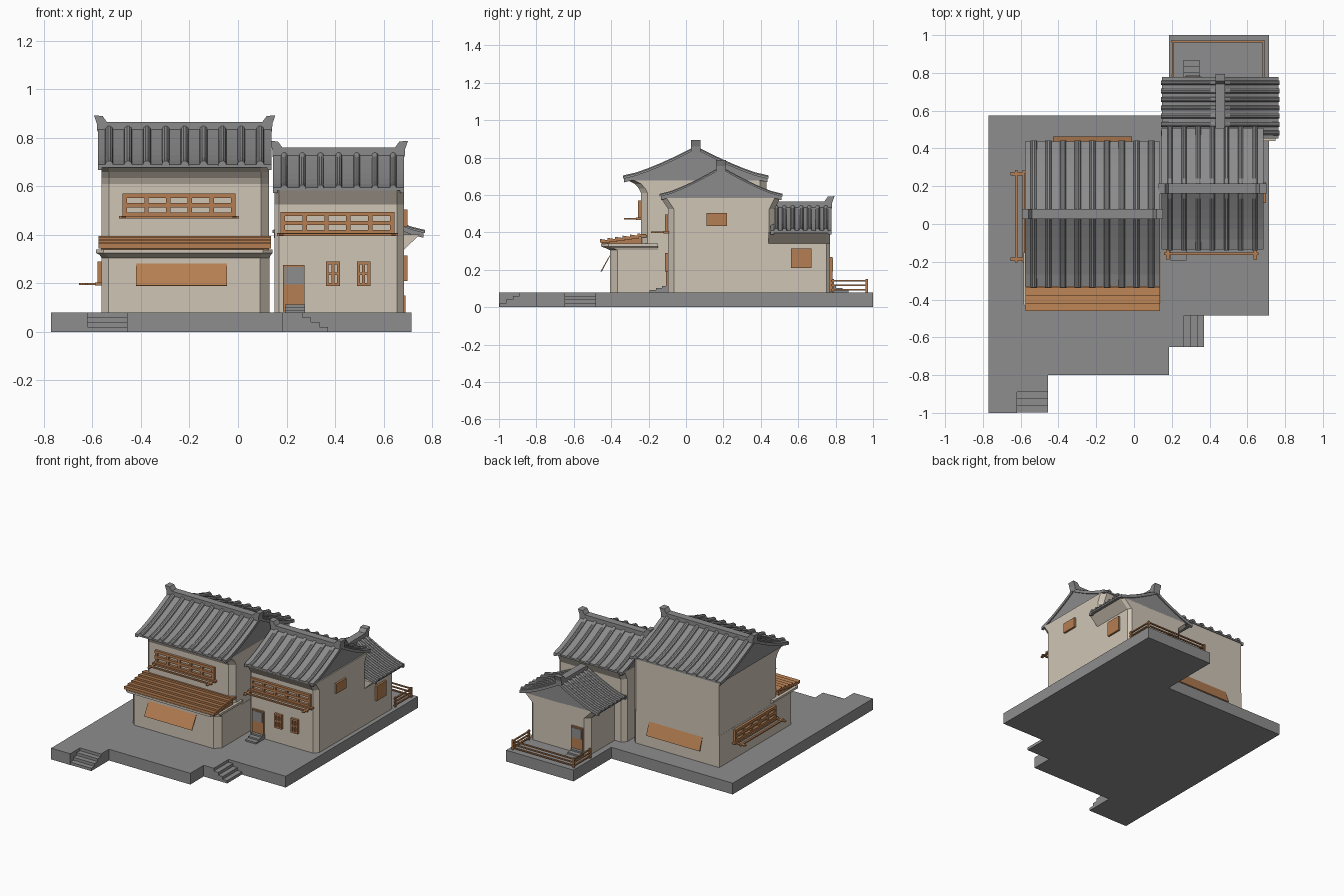
import bpy, bmesh, math
from mathutils import Vector

if "Cube" in bpy.data.objects:
    bpy.data.objects.remove(bpy.data.objects["Cube"])


def material(name, rgb):
    m = bpy.data.materials.new(name)
    m.diffuse_color = (*rgb, 1)
    m.use_nodes = True
    m.node_tree.nodes["Principled BSDF"].inputs["Base Color"].default_value = m.diffuse_color
    return m


STONE = material("grey stone", (0.27, 0.27, 0.27))
TILE = material("grey roof tile", (0.26, 0.26, 0.26))
PLASTER = material("beige plaster", (0.63, 0.56, 0.47))
WOOD = material("orange brown wood", (0.46, 0.21, 0.085))


def finish(name, bm, mat, loc=(0, 0, 0), rot=0):
    bmesh.ops.recalc_face_normals(bm, faces=bm.faces)
    me = bpy.data.meshes.new(name)
    bm.to_mesh(me)
    bm.free()
    me.materials.append(mat)
    ob = bpy.data.objects.new(name, me)
    ob.location = loc
    ob.rotation_euler[2] = math.radians(rot)
    bpy.context.collection.objects.link(ob)
    return ob


def loft(bm, rings, cap=True):
    vs = [[bm.verts.new(p) for p in r] for r in rings]
    n = len(vs[0])
    for a, b in zip(vs, vs[1:]):
        for i in range(n):
            bm.faces.new((a[i], a[(i + 1) % n], b[(i + 1) % n], b[i]))
    if cap:
        bm.faces.new(vs[0])
        bm.faces.new(vs[-1])


def add_prism(bm, pts, axis, t0, t1):
    put = {'x': lambda a, b, t: (t, a, b), 'y': lambda a, b, t: (a, t, b),
           'z': lambda a, b, t: (a, b, t)}[axis]
    loft(bm, [[put(a, b, t) for a, b in pts] for t in (t0, t1)])


def prism(name, pts, axis, t0, t1, mat, loc=(0, 0, 0), rot=0):
    bm = bmesh.new()
    add_prism(bm, pts, axis, t0, t1)
    return finish(name, bm, mat, loc, rot)


def boxes(name, items, mat, loc=(0, 0, 0), rot=0):
    bm = bmesh.new()
    for x0, x1, y0, y1, z0, z1 in items:
        add_prism(bm, [(x0, y0), (x1, y0), (x1, y1), (x0, y1)], 'z', z0, z1)
    return finish(name, bm, mat, loc, rot)


def walls(name, levels, chamfers):
    """Loft of chamfered rectangles: levels are (z, x0, x1, y0, y1)."""
    bm, rings = bmesh.new(), []
    for z, x0, x1, y0, y1 in levels:
        ring = []
        for x, y, sx, sy, c, along_y in ((x0, y0, 1, 1, chamfers[0], 1), (x1, y0, -1, 1, chamfers[1], 0),
                                         (x1, y1, -1, -1, chamfers[2], 1), (x0, y1, 1, -1, chamfers[3], 0)):
            if c == 0:
                ring.append((x, y, z))
            else:
                p, q = (x + sx * c, y, z), (x, y + sy * c, z)
                ring += [q, p] if along_y else [p, q]
        rings.append(ring)
    loft(bm, rings)
    return finish(name, bm, PLASTER)


def roof(name, cx, cy, half_len, span, z_eave, z_top, ribs, r, rot=0):
    # curved gable body, ridge along local x
    def z_at(t):
        return z_top - (z_top - z_eave) * (1 - (1 - t) ** 1.28)
    ts = [i / 6 for i in range(7)]
    prof = [(-span * t, z_at(t)) for t in reversed(ts)] + [(span * t, z_at(t)) for t in ts[1:]]
    low = z_eave - 0.012
    prism(name + "_roof_body", prof + [(span, low), (-span, low)], 'x', -half_len, half_len,
          TILE, (cx, cy, 0), rot)
    # rake strips at both gable ends
    bm = bmesh.new()
    band = prof + [(y, z - 0.022) for y, z in reversed(prof)]
    for s in (-1, 1):
        add_prism(bm, band, 'x', s * (half_len - 0.01), s * (half_len + 0.008))
    finish(name + "_roof_rakes", bm, TILE, (cx, cy, 0), rot)
    # rounded tile ribs
    bm = bmesh.new()
    for k in range(ribs):
        x = (k + 0.5) / ribs * 2 * half_len - half_len
        for s in (-1, 1):
            rings = []
            for t in [i / 6 for i in range(7)]:
                y = s * (span * t + (0.006 if t == 1 else 0))
                rings.append([(x + r * math.cos(a), y, z_at(t) - 0.003 + 1.1 * r * math.sin(a))
                              for a in [math.pi * j / 5 for j in range(6)]])
            loft(bm, rings)
    finish(name + "_roof_ribs", bm, TILE, (cx, cy, 0), rot)
    # ridge beam with upturned ends
    h, zt = half_len, z_top
    right = [(h - 0.03, zt + 0.018), (h - 0.012, zt + 0.043), (h + 0.024, zt + 0.046),
             (h + 0.012, zt + 0.012), (h + 0.01, zt - 0.02)]
    left = [(-x, z) for x, z in reversed(right)]
    prism(name + "_ridge", left + right, 'y', -0.026, 0.026, TILE, (cx, cy, 0), rot)


def window(name, w, h, cols, rows, loc, rot=0, sill=True, bar=0.018, d=0.016):
    # lattice of bars on the wall, outward is local -y
    it = []
    for i in range(cols + 1):
        x = -w / 2 + (w - bar) * i / cols
        it.append((x, x + bar, -d, 0.004, 0, h))
    for j in range(rows + 1):
        z = (h - bar) * j / rows
        it.append((-w / 2, w / 2, -d - 0.001, 0.004, z, z + bar))
    if sill:
        s = w / 2 + 0.015
        it.append((-s, s, -0.026, 0.004, -0.008, 0.004))
        it.append((-s, s, -0.068, -0.055, -0.007, 0.002))
        for x in (-s + 0.01, s - 0.028):
            it.append((x, x + 0.018, -0.092, 0, -0.006, 0.001))
    return boxes(name, it, WOOD, loc, rot)


def shutter(name, w, h, out, loc, rot=0):
    pts = [(-out, 0), (0.002, h), (0.002, h + 0.006), (-out - 0.007, 0.002)]
    return prism(name, pts, 'x', -w / 2, w / 2, WOOD, loc, rot)


def door(name, w, h, loc, rot=0):
    boxes(name, [(-w / 2, w / 2, -0.012, 0.004, 0, h)], WOOD, loc, rot)
    boxes(name + "_pane", [(-w / 2 + 0.007, w / 2 - 0.007, -0.016, -0.008, h * 0.58, h - 0.008)], STONE, loc, rot)


# ---- stone platform and steps
prism("platform", [(-.77, -1), (-.62, -1), (-.62, -.89), (-.455, -.89), (-.455, -.8), (.185, -.8),
                   (.185, -.65), (.265, -.65), (.265, -.485), (.715, -.485), (.715, 1), (.185, 1),
                   (.185, .575), (-.77, .575)], 'z', 0, 0.08, STONE)
boxes("left_steps", [(-.62, -.455, -.89 - .036 * (i + 1), -.89 - .036 * i, 0, .06 - .02 * i)
                     for i in range(3)], STONE)
boxes("right_steps", [(.265 + .035 * i, .265 + .035 * (i + 1), -.65, -.485, 0, .06 - .02 * i)
                      for i in range(3)], STONE)
for nm, loc, rot in (("front_door_steps", (.235, -.095, .08), 0), ("back_door_steps", (.305, .77, .08), 180)):
    boxes(nm, [(-.042, .042, -.033 * (i + 1), -.033 * i, 0, .033 - .011 * i) for i in range(3)],
          STONE, loc, rot)

# ---- main house walls
walls("main_lower_wall", [(.08, -.563, .13, -.405, .43), (.305, -.563, .13, -.405, .43)], (.03, .04, .035, 0))
walls("main_lower_flare", [(.305, -.563, .13, -.405, -.15), (.318, -.57, .135, -.435, -.15),
                           (.325, -.585, .143, -.455, -.15), (.34, -.585, .143, -.455, -.15)], (.03, .04, 0, 0))
walls("main_upper_wall", [(z, -.562, .128, -.24 - o, .43) for z, o in
                          ((.3, 0), (.61, 0), (.635, .012), (.66, .035), (.68, .075))], (.03, .034, .035, 0))
roof("main", -.22, .0525, .35, .383, .69, .847, 9, .017)

# ---- plank canopy over the shop front
bm = bmesh.new()
for i in range(6):
    y, z = -.46 + i * .04, .345 + i * .006
    add_prism(bm, [(y, z), (y + .05, z - .002), (y + .05, z + .012), (y, z + .02)], 'x', -.575, .137)
finish("plank_canopy", bm, WOOD)
prism("canopy_filler", [(-.45, .338), (-.235, .338), (-.235, .375), (-.44, .347)], 'x', -.565, .127, WOOD)

# ---- side house walls
walls("side_wall", [(.08, .15, .685, -.095, .475), (.525, .15, .685, -.095, .475),
                    (.585, .15, .685, -.135, .505)], (.02, .03, .03, .03))
roof("side", .415, .1875, .262, .322, .595, .742, 7, .014)

# ---- rear annex walls
walls("annex_wall", [(.08, .228, .685, .44, .77), (.34, .228, .685, .44, .77),
                     (.402, .165, .75, .44, .77)], (0, 0, .02, .035))
roof("annex", .457, .615, .155, .308, .41, .548, 7, .013, 90)

# ---- windows, doors and shutters
window("main_front_window", .465, .095, 5, 2, (-.243, -.24, .475))
window("side_front_window", .47, .092, 5, 2, (.41, -.095, .403))
window("main_left_window", .46, .09, 5, 2, (-.563, .04, .2), -90)
window("small_window_left", .058, .1, 2, 2, (.391, -.095, .19), 0, False, .012)
window("small_window_right", .055, .1, 2, 2, (.518, -.095, .19), 0, False, .012)
shutter("front_shutter", .375, .09, .045, (-.232, -.405, .19))
shutter("back_shutter", .42, .09, .026, (-.22, .43, .17), 180)
boxes("side_right_shutter", [(-.055, .055, -.014, .004, 0, .07)], WOOD, (.685, .165, .435), 90)
boxes("annex_right_shutter", [(-.055, .055, -.014, .004, 0, .105)], WOOD, (.685, .617, .21), 90)
door("front_door", .09, .19, (.23, -.095, .085))
door("back_door", .09, .185, (.312, .77, .083), 180)

# ---- railing round the rear terrace
rails = []
for z in (.09, .113, .137):
    rails.append((.2, .69, .962, .972, z, z + .008))
    for x in (.2, .68):
        rails.append((x, x + .01, .775, .967, z, z + .008))
for x in (.199, .679):
    for y in (.78, .961):
        rails.append((x, x + .012, y, y + .012, .08, .15))
boxes("terrace_railing", rails, WOOD)
